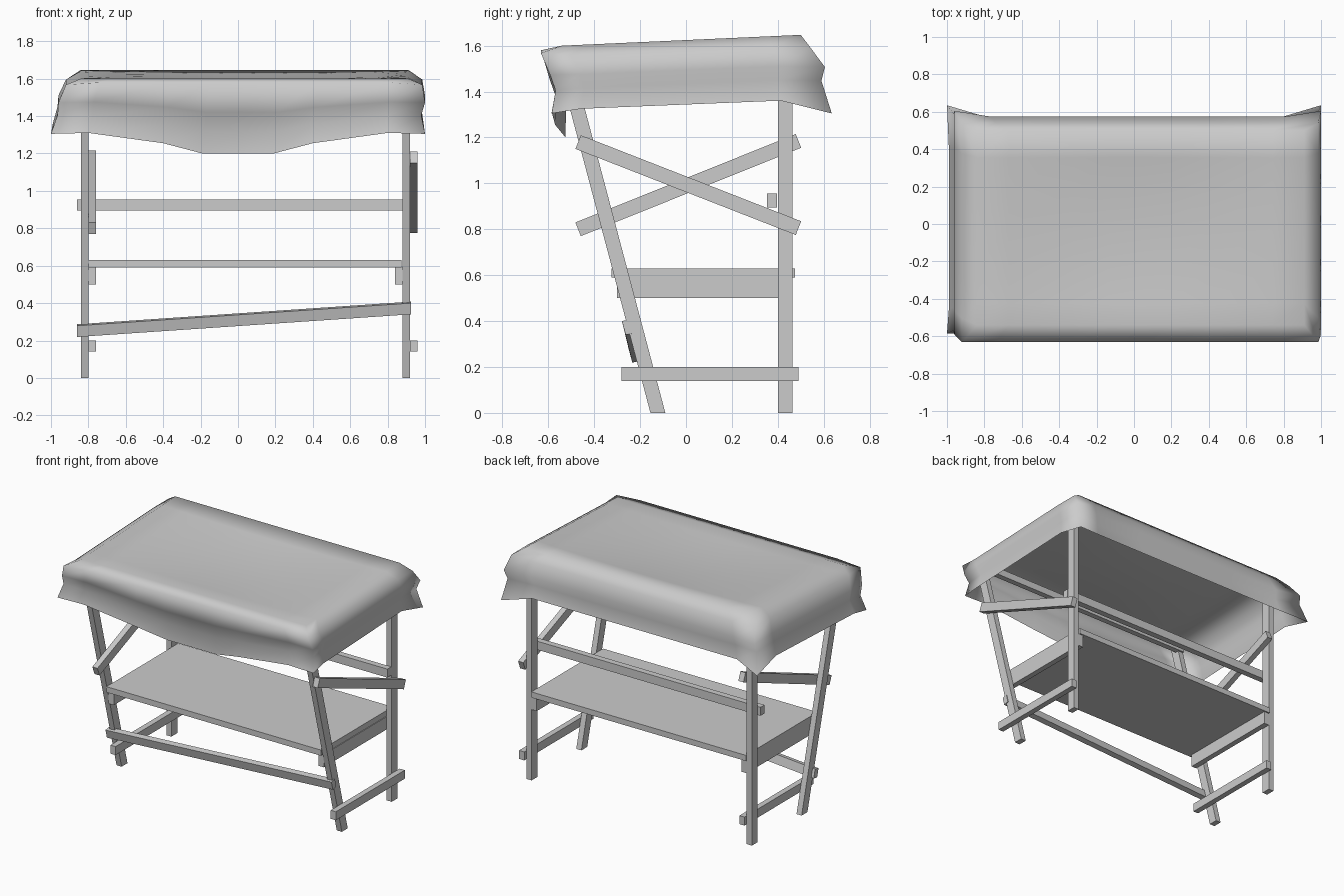
import bpy, bmesh
from mathutils import Vector

if "Cube" in bpy.data.objects:
    bpy.data.objects.remove(bpy.data.objects["Cube"])


def loft(name, q0, q1):
    """Solid bar between two matching four-point ends."""
    bm = bmesh.new()
    a = [bm.verts.new(p) for p in q0]
    b = [bm.verts.new(p) for p in q1]
    bm.faces.new(a)
    bm.faces.new(b[::-1])
    for i in range(4):
        j = (i + 1) % 4
        bm.faces.new((a[j], a[i], b[i], b[j]))
    return finish(name, bm)


def finish(name, bm):
    bmesh.ops.recalc_face_normals(bm, faces=bm.faces)
    me = bpy.data.meshes.new(name)
    bm.to_mesh(me)
    bm.free()
    ob = bpy.data.objects.new(name, me)
    bpy.context.collection.objects.link(ob)
    return ob


def side_bar(name, x0, x1, quad):
    return loft(name, [(x0, y, z) for y, z in quad], [(x1, y, z) for y, z in quad])


def box(name, x, y, z):
    return side_bar(name, *x, [(y[0], z[0]), (y[1], z[0]), (y[1], z[1]), (y[0], z[1])])


def brace(name, x0, x1, a, b, w):
    a, b = Vector(a), Vector(b)
    d = (b - a).normalized()
    n = Vector((-d.y, d.x)) * w / 2
    return side_bar(name, x0, x1, [a - n, b - n, b + n, a + n])


# Posts, legs and side rails: (name, post x, rail x, shelf support x)
for s, px, rx, sx in (("left", (-.84, -.80), (-.80, -.76), (-.80, -.76)),
                      ("right", (.88, .92), (.92, .96), (.84, .88))):
    box("back_post_" + s, px, (.40, .465), (0, 1.61))
    side_bar("front_leg_" + s, *px, [(-.155, 0), (-.09, 0), (-.503, 1.56), (-.568, 1.56)])
    box("lower_side_rail_" + s, rx, (-.28, .49), (.14, .20))
    box("shelf_support_" + s, sx, (-.30, .465), (.50, .59))
brace("cross_brace_left", -.80, -.76, (-.47, .80), (.49, 1.185), .064)
brace("cross_brace_right", .92, .96, (-.47, 1.18), (.49, .805), .064)

# Shelf and long rails
box("shelf", (-.80, .875), (-.325, .475), (.59, .63))
box("back_rail", (-.86, .92), (.352, .396), (.895, .955))
box("upper_front_rail", (-.84, .92), (-.515, -.475), (1.50, 1.55))


def rail_end(x, y, z):
    return [(x, y - .011, z - .034), (x, y + .027, z - .026),
            (x, y + .011, z + .034), (x, y - .027, z + .026)]


loft("front_rail", rail_end(-.86, -.223, .253), rail_end(.925, -.252, .374))

# Cloth canopy: sagging roof grid with skirt rings hanging from its border
TX = [0, .096, .298, .404, .5, .596, .702, .904, 1]
TY = [0, .11, .3, .5, .7, .86, 1]
NX, NY = len(TX), len(TY)
# left, right, front, back, then drop on sides, front, back
RINGS = [(-.84, .91, -.54, .50, 0, 0, 0),
         (-.92, .985, -.632, .54, .045, .02, .06),
         (-.96, 1.0, -.592, .575, .13, .125, .15),
         (-.965, .98, -.568, .56, .19, .20, .21),
         (-.99, .99, -.585, .575, .28, .29, .30)]


def canopy_point(i, j, k):
    l, r, f, b, ds, df, db = RINGS[k]
    x, y = l + (r - l) * TX[i], f + (b - f) * TY[j]
    z = 1.60 + .047 * TY[j]
    inx, iny = 0 < i < NX - 1, 0 < j < NY - 1
    if inx and iny:                       # roof sag
        z -= .55 * TX[i] * (1 - TX[i]) * TY[j] * (1 - TY[j])
    elif inx:
        z -= df if j == 0 else db
        if j == 0 and k > 1:              # front drape, deeper in the middle
            m = min(i, NX - 1 - i)
            sag = (0, 0, .5, 1, 1)[m] * k / 4
            z -= .11 * sag
            y += .06 * max(0, sag - .25 * (m == 2))
    elif iny:
        z -= ds
    else:                                 # pointed corners
        z -= (ds + (df if j == 0 else db)) / 2
        if k == 4:
            x, y, z = (1.0 if i else -1.0), (.635 if j else -.585), 1.305
        elif j and k > 1:
            y += .03
    return x, y, z


bm = bmesh.new()
grid = {(i, j): bm.verts.new(canopy_point(i, j, 0)) for i in range(NX) for j in range(NY)}
for i in range(NX - 1):
    for j in range(NY - 1):
        bm.faces.new([grid[i, j], grid[i + 1, j], grid[i + 1, j + 1], grid[i, j + 1]])
border = ([(i, 0) for i in range(NX - 1)] + [(NX - 1, j) for j in range(NY - 1)]
          + [(i, NY - 1) for i in range(NX - 1, 0, -1)] + [(0, j) for j in range(NY - 1, 0, -1)])
prev = [grid[p] for p in border]
for k in range(1, len(RINGS)):
    ring = [bm.verts.new(canopy_point(i, j, k)) for i, j in border]
    for n in range(len(ring)):
        m = (n + 1) % len(ring)
        bm.faces.new((prev[m], prev[n], ring[n], ring[m]))
    prev = ring
canopy = finish("cloth_canopy", bm)
for p in canopy.data.polygons:
    p.use_smooth = True
